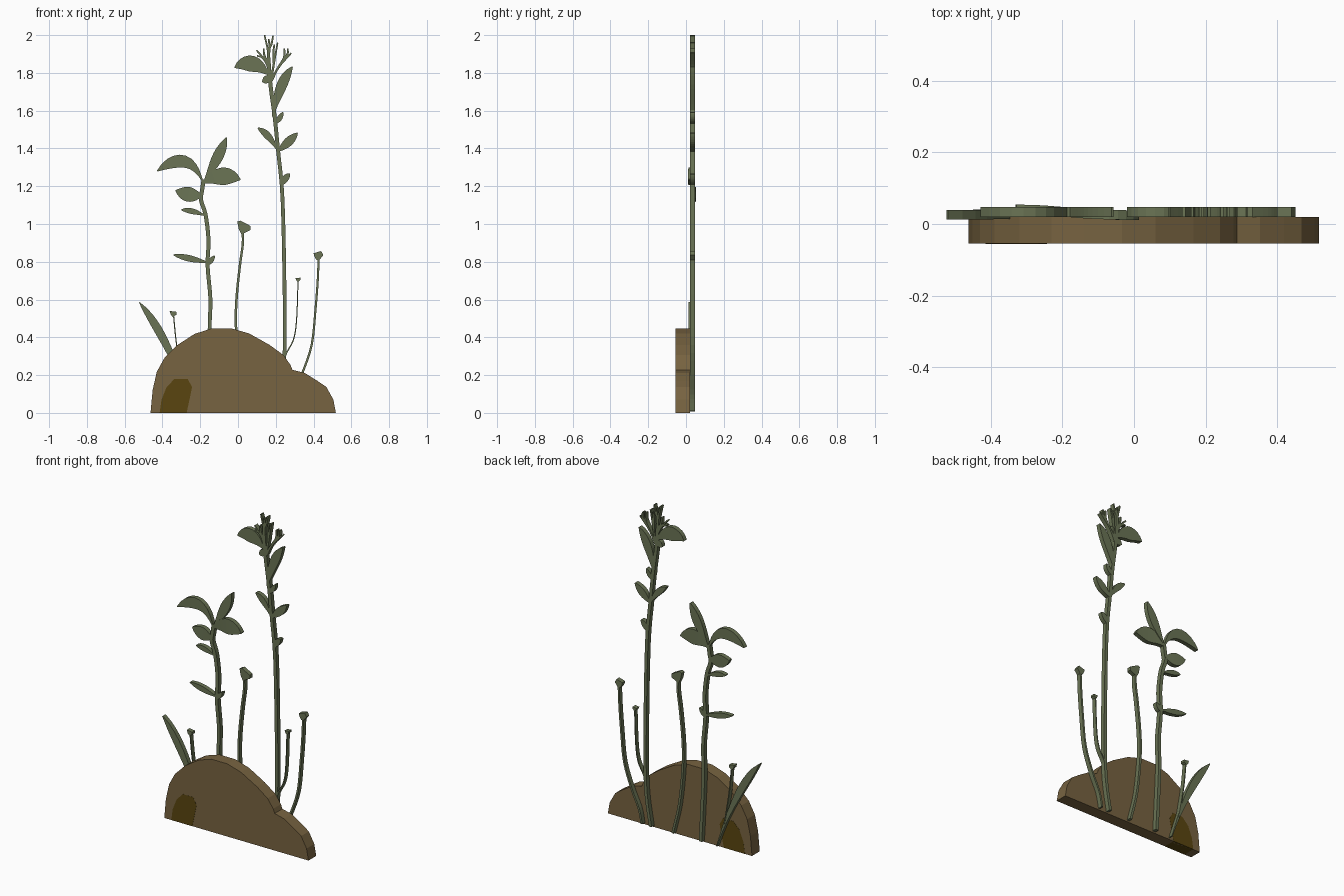
import bpy, math
from mathutils import Vector


def material(name, rgb):
    m = bpy.data.materials.new(name)
    m.diffuse_color = (*rgb, 1)
    return m


GREEN = material("leaf_green", (0.145, 0.175, 0.09))
BROWN = material("earth_brown", (0.185, 0.125, 0.052))
DARK = material("hollow_brown", (0.10, 0.06, 0.005))
Y0, Y1 = 0.02, 0.047


def add(name, verts, faces, mat):
    me = bpy.data.meshes.new(name)
    me.from_pydata(verts, [], faces)
    me.materials.append(mat)
    ob = bpy.data.objects.new(name, me)
    bpy.context.collection.objects.link(ob)
    return ob


def slab(name, pts, mat=GREEN, y0=Y0, y1=Y1):
    """Outline (clockwise from the front) extruded along y."""
    n = len(pts)
    verts = [(x, y, z) for y in (y0, y1) for x, z in pts]
    faces = [tuple(range(n))[::-1], tuple(range(n, 2 * n))]
    faces += [(i, (i + 1) % n, n + (i + 1) % n, n + i) for i in range(n)]
    return add(name, verts, faces, mat)


def ribbon(name, pts, widths, lean=0.0):
    """Rectangular section swept along a path in the x-z plane."""
    p = [Vector(q) for q in pts]
    n = len(p)
    verts, faces = [], []
    for i in range(n):
        d = (p[min(i + 1, n - 1)] - p[max(i - 1, 0)]).normalized()
        s = Vector((-d.y, d.x)) * widths[i] / 2
        a, b = p[i] + s, p[i] - s
        dy = lean * math.sin(math.pi / 2 * i / (n - 1))
        verts += [(a.x, Y0 + dy, a.y), (b.x, Y0 + dy, b.y),
                  (b.x, Y1 + dy, b.y), (a.x, Y1 + dy, a.y)]
        if i:
            o = 4 * (i - 1)
            faces += [(o + k, o + (k + 1) % 4, o + 4 + (k + 1) % 4, o + 4 + k) for k in range(4)]
    faces += [(3, 2, 1, 0), (4 * n - 4, 4 * n - 3, 4 * n - 2, 4 * n - 1)]
    return add(name, verts, faces, GREEN)


def smooth(pts, steps=4):
    """Catmull-Rom interpolation of a path."""
    p = [Vector(q) for q in pts]
    p = [2 * p[0] - p[1]] + p + [2 * p[-1] - p[-2]]
    out = []
    for i in range(1, len(p) - 2):
        a, b, c, d = p[i - 1:i + 3]
        for k in range(steps):
            t = k / steps
            out.append(0.5 * (2 * b + (c - a) * t + (2 * a - 5 * b + 4 * c - d) * t * t
                              + (3 * b - a - 3 * c + d) * t ** 3))
    return out + [p[-2]]


def stem(name, pts, w0, w1):
    path = smooth(pts)
    n = len(path) - 1
    return ribbon(name, path, [w0 + (w1 - w0) * i / n for i in range(n + 1)])


def leaf(name, base, mid, tip, width, k=1.25, lean=0.0):
    a, m, c = Vector(base), Vector(mid), Vector(tip)
    b = 2 * m - (a + c) / 2
    ts = [i / 10 for i in range(11)]
    path = [a * (1 - t) ** 2 + b * 2 * t * (1 - t) + c * t * t for t in ts]
    ws = [0.005 + (width - 0.005) * max(0, math.sin(math.pi * t ** k)) ** 0.85 for t in ts]
    return ribbon(name, path, ws, lean)


# Earth mound with its dark hollow
slab("mound", [(-.463, 0), (-.452, .12), (-.43, .217), (-.39, .29), (-.32, .36), (-.23, .418),
               (-.14, .447), (-.034, .447), (.06, .42), (.167, .36), (.24, .307), (.278, .254),
               (.288, .228), (.352, .212), (.42, .17), (.468, .137), (.505, .07), (.518, 0)],
     BROWN, -.055, .02)
slab("hollow", [(-.415, 0), (-.405, .07), (-.378, .137), (-.336, .18), (-.267, .18),
                (-.243, .137), (-.257, .07), (-.272, 0)], DARK, -.0558, .0208)

# Stems, running down behind the mound
stem("leafy_stem", [(-.13, .01), (-.14, .2), (-.15, .44), (-.146, .6), (-.161, .78), (-.156, .915),
                    (-.172, 1.05), (-.196, 1.127), (-.19, 1.18), (-.182, 1.235)], .02, .022)
stem("tall_stem", [(.21, .01), (.235, .16), (.246, .31), (.247, .6), (.236, 1.127), (.212, 1.39),
                   (.193, 1.577), (.172, 1.735), (.16, 1.88)], .018, .022)
stem("middle_stem", [(.06, .01), (.015, .2), (-.01, .44), (-.008, .6), (.01, .78), (.025, .89),
                     (.025, .96)], .014, .012)
stem("right_stem", [(.27, .01), (.29, .1), (.34, .21), (.39, .36), (.41, .545), (.422, .7),
                    (.427, .82)], .012, .011)
stem("small_right_stem", [(.235, .2), (.25, .3), (.293, .386), (.31, .49), (.318, .7)], .008, .005)
stem("small_left_stem", [(-.29, .15), (-.325, .36), (-.341, .515)], .006, .006)

# Leaves: base, mid, tip, width, taper shift, lean in y
leaves = {
    "grass_blade": ((-.24, .01), (-.372, .345), (-.522, .585), .045, 1.7, -.008),
    "arched_leaf": ((-.185, 1.22), (-.283, 1.33), (-.428, 1.28), .068, 1.4, 0),
    "upright_leaf": ((-.18, 1.225), (-.115, 1.34), (-.06, 1.458), .058, 1.3, 0),
    "round_leaf": ((-.185, 1.215), (-.09, 1.252), (.013, 1.235), .093, 1.2, -.009),
    "drooping_leaf": ((-.19, 1.15), (-.262, 1.157), (-.33, 1.178), .078, 1.0, .007),
    "narrow_leaf": ((-.175, 1.045), (-.24, 1.067), (-.3, 1.075), .03, 1.2, 0),
    "low_leaf": ((-.155, .795), (-.245, .815), (-.342, .837), .034, 1.3, 0),
    "low_bud": ((-.165, .785), (-.145, .805), (-.124, .832), .028, 1.0, 0),
    "top_left_leaf": ((.16, 1.79), (.075, 1.848), (-.018, 1.828), .085, 1.1, 0),
    "top_bud": ((.172, 1.79), (.15, 1.765), (.128, 1.755), .04, 1.0, 0),
    "top_right_leaf": ((.183, 1.57), (.228, 1.725), (.288, 1.832), .056, 1.2, 0),
    "side_left_leaf": ((.208, 1.39), (.162, 1.462), (.105, 1.508), .038, 1.3, 0),
    "side_right_leaf": ((.208, 1.382), (.262, 1.43), (.315, 1.482), .048, 1.2, 0),
    "upper_bud": ((.195, 1.53), (.22, 1.56), (.237, 1.592), .028, 1.0, 0),
    "lower_bud": ((.225, 1.2), (.25, 1.24), (.275, 1.265), .036, 1.0, 0),
}
for name, spec in leaves.items():
    leaf(name, *spec)

# Flower spike twigs at the top of the tall stem
twigs = [
    [(.16, 1.85), (.158, 1.92), (.14, 2.0)],
    [(.158, 1.92), (.176, 1.95), (.186, 1.997)],
    [(.16, 1.85), (.166, 1.93), (.163, 1.98)],
    [(.172, 1.74), (.19, 1.85), (.21, 1.96)],
    [(.19, 1.85), (.188, 1.91), (.192, 1.95)],
    [(.178, 1.76), (.215, 1.83), (.282, 1.905)],
    [(.215, 1.83), (.243, 1.88), (.246, 1.93)],
    [(.243, 1.87), (.262, 1.9), (.264, 1.93)],
    [(.165, 1.82), (.14, 1.87), (.098, 1.92)],
    [(.14, 1.87), (.125, 1.885), (.1, 1.89)],
    [(.15, 1.86), (.138, 1.9), (.135, 1.93)],
]
for i, pts in enumerate(twigs):
    stem("twig_%d" % (i + 1), pts, .014, .008)

# Flower caps
slab("middle_cap", [(-.004, 1.012), (.012, 1.018), (.066, .99), (.066, .968), (.04, .955),
                    (.018, .945), (.004, .973)])
slab("right_cap", [(.4, .845), (.44, .857), (.452, .836), (.432, .81), (.415, .81), (.404, .828)])
slab("small_right_cap", [(.303, .713), (.331, .716), (.331, .704), (.32, .693), (.312, .695)])
slab("small_left_cap", [(-.362, .54), (-.326, .535), (-.326, .52), (-.345, .508), (-.356, .52)])
